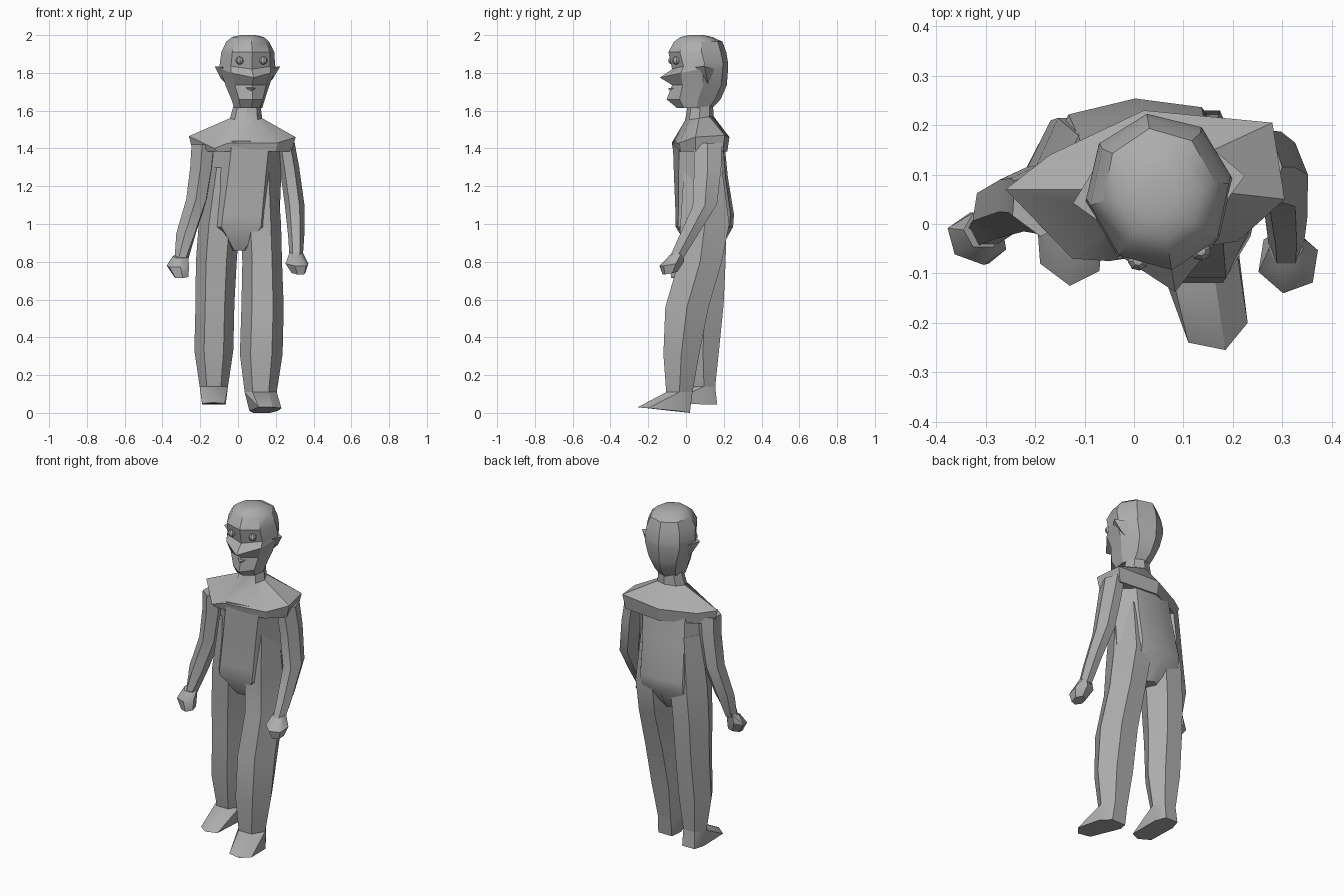
import bpy, bmesh, math
from mathutils import Vector, Matrix

if "Cube" in bpy.data.objects:
    bpy.data.objects.remove(bpy.data.objects["Cube"], do_unlink=True)

grey = bpy.data.materials.new("plain_grey")
grey.use_nodes = True
colour = (0.42, 0.42, 0.42, 1)
grey.diffuse_color = colour
grey.node_tree.nodes["Principled BSDF"].inputs["Base Color"].default_value = colour


def finish(name, bm, matrix=None):
    bmesh.ops.recalc_face_normals(bm, faces=bm.faces)
    mesh = bpy.data.meshes.new(name)
    bm.to_mesh(mesh)
    bm.free()
    if matrix:
        mesh.transform(matrix)
    mesh.materials.append(grey)
    obj = bpy.data.objects.new(name, mesh)
    bpy.context.collection.objects.link(obj)
    bpy.ops.object.select_all(action="DESELECT")
    obj.select_set(True)
    bpy.context.view_layer.objects.active = obj
    bpy.ops.object.shade_smooth_by_angle(angle=math.radians(30))
    return obj


def ring(x, y, z, rx, ry, turn=0, slope=0, sides=6):
    """Horizontal polygon; slope lifts its back edge."""
    turn = math.radians(turn)
    points = []
    for i in range(sides):
        a = math.tau * i / sides
        px, py = rx * math.cos(a), ry * math.sin(a) * (1.15 if sides == 6 else 1)
        points.append(Vector((x + px * math.cos(turn) - py * math.sin(turn),
                              y + px * math.sin(turn) + py * math.cos(turn),
                              z + slope * py)))
    return points


def loft(name, rings, matrix=None):
    bm = bmesh.new()
    rows = [[bm.verts.new(p) for p in r] for r in rings]
    for low, high in zip(rows, rows[1:]):
        n = len(low)
        for i in range(n):
            j = (i + 1) % n
            bm.faces.new((low[i], low[j], high[j], high[i]))
    bm.faces.new(rows[0])
    bm.faces.new(rows[-1])
    return finish(name, bm, matrix)


def hull(name, points, matrix=None):
    bm = bmesh.new()
    verts = [bm.verts.new(p) for p in points]
    result = bmesh.ops.convex_hull(bm, input=verts)
    unused = {v for v in result["geom_interior"] if isinstance(v, bmesh.types.BMVert)}
    bmesh.ops.delete(bm, geom=list(unused), context="VERTS")
    bmesh.ops.dissolve_limit(bm, angle_limit=0.03, verts=bm.verts, edges=bm.edges)
    return finish(name, bm, matrix)


# Legs: the left one strides forward, both taper up into the torso
left_leg = [(.12, -.035, .11, .085, .07), (.123, -.025, .31, .113, .095),
            (.13, .005, .56, .112, .115), (.128, .075, .8, .105, .115),
            (.12, .1, 1, .108, .13), (.12, .09, 1.3, .085, .1)]
right_leg = [(-.128, .095, .14, .075, .06), (-.128, .09, .33, .103, .085),
             (-.122, .1, .58, .103, .1), (-.115, .1, .8, .108, .11),
             (-.1, .095, 1, .108, .12), (-.07, .08, 1.3, .085, .1)]
loft("left_leg", [ring(*r) for r in left_leg])
loft("right_leg", [ring(*r) for r in right_leg])

# Feet
hull("left_foot", ring(*left_leg[0]) + [
    (.08, .02, 0), (.17, .02, 0), (.21, -.04, .01), (.06, -.04, .01),
    (.11, -.24, .03), (.185, -.255, .03), (.23, -.2, .025)])
hull("right_foot", ring(*right_leg[0]) + [
    (-.17, .165, .045), (-.09, .165, .045), (-.19, .1, .045), (-.065, .1, .045),
    (-.19, -.08, .05), (-.13, -.125, .055), (-.07, -.095, .05)])


def torso_ring(*shape):
    """Hexagon with a ridge added along the spine."""
    points = ring(*shape)
    spine = (points[1] + points[2]) / 2
    for p in points[1:3]:
        p.y -= .025
        p.x += (p.x - spine.x) * .3
    return points[:2] + [spine] + points[2:]


# Torso from crotch to chest
loft("torso", [torso_ring(.005, .1, .86, .05, .08),
               torso_ring(.01, .1, .985, .21, .15, 3),
               torso_ring(.013, .103, 1.05, .208, .152, 4),
               torso_ring(.03, .085, 1.25, .2, .138, 7),
               torso_ring(.045, .075, 1.44, .2, .13, 10)])

# Shoulder yoke with pointed corners, rising into the neck
corners = [Vector(p) for p in (
    (.305, .05, 1.46), (.28, .205, 1.47), (.02, .23, 1.46), (-.17, .14, 1.45),
    (-.26, .07, 1.465), (-.125, -.07, 1.4), (-.05, -.075, 1.43), (.21, -.035, 1.43))]
middle = Vector((.04, .07, 0))
under = [middle + (p - middle) * .93 for p in corners]
for p in under:
    p.z = 1.385
loft("shoulders", [under, corners, ring(.043, .07, 1.56, .085, .075, 0, .15, 8),
                   ring(.05, .078, 1.66, .065, .065, 0, .1, 8)])

# Arms
loft("left_arm", [ring(.308, -.055, .81, .034, .045, 0, .35),
                  ring(.308, .015, .94, .043, .057, 0, .3),
                  ring(.3, .1, 1.1, .052, .065, 0, .1),
                  ring(.272, .115, 1.3, .052, .072),
                  ring(.25, .115, 1.43, .05, .075)])
loft("right_arm", [ring(-.3, -.01, .81, .036, .035, 0, .2),
                   ring(-.275, .025, .95, .055, .05, 20, .2),
                   ring(-.22, .05, 1.13, .06, .058, 25),
                   ring(-.195, .05, 1.3, .064, .062, 25),
                   ring(-.185, .045, 1.42, .067, .062, 25)])

# Fists
hull("left_hand", ring(.308, -.05, .85, .035, .035, 0, .4)
     + ring(.312, -.075, .79, .064, .058, 20, .2)
     + ring(.32, -.085, .74, .038, .035, 20, .2))
hull("right_hand", ring(-.305, -.012, .83, .04, .035, 0, .3)
     + ring(-.318, -.03, .78, .063, .045, -20, .2)
     + ring(-.3, -.04, .72, .04, .035, -20, .2))

# Head, turned slightly to its left
turned = Matrix.Translation((.052, .06, 0)) @ Matrix.Rotation(math.radians(9), 4, "Z")


def head_ring(z, front, back, half, push=0, drop=0):
    """Octagon with its front corner pushed out and dropped for the profile."""
    points = ring(0, (front + back) / 2, z, half, (back - front) / 2, sides=8)
    points[6] += Vector((0, -push, -drop))
    for i in (5, 7):
        points[i].z -= drop / 2
    return points


loft("head", [head_ring(1.615, -.11, .08, .075),
              head_ring(1.66, -.145, .125, .09, .02),
              head_ring(1.735, -.135, .158, .118, 0),
              head_ring(1.825, -.15, .165, .15, .05, .05),
              head_ring(1.85, -.135, .165, .148, 0, .03),
              head_ring(1.91, -.155, .155, .142),
              head_ring(1.965, -.125, .135, .115),
              head_ring(1.99, -.09, .08, .085),
              head_ring(2, -.045, .035, .04)], turned)

# Small pointed lips
hull("lips", [(-.03, -.12, 1.722), (.03, -.12, 1.722), (0, -.157, 1.718),
              (0, -.14, 1.695), (0, -.1, 1.73)], turned)

# Ears and eyes on both sides
for side, label in ((1, "left"), (-1, "right")):
    hull(label + "_ear", [(side * x, y, z) for x, y, z in (
        (.135, -.03, 1.83), (.176, .01, 1.835), (.12, .075, 1.82),
        (.11, .04, 1.74), (.14, .03, 1.77), (.1, 0, 1.8))], turned)
    bm = bmesh.new()
    bmesh.ops.create_uvsphere(bm, u_segments=8, v_segments=6, radius=.021)
    place = turned @ Matrix.Translation((side * .064, -.125, 1.865))
    finish(label + "_eye", bm, place)
